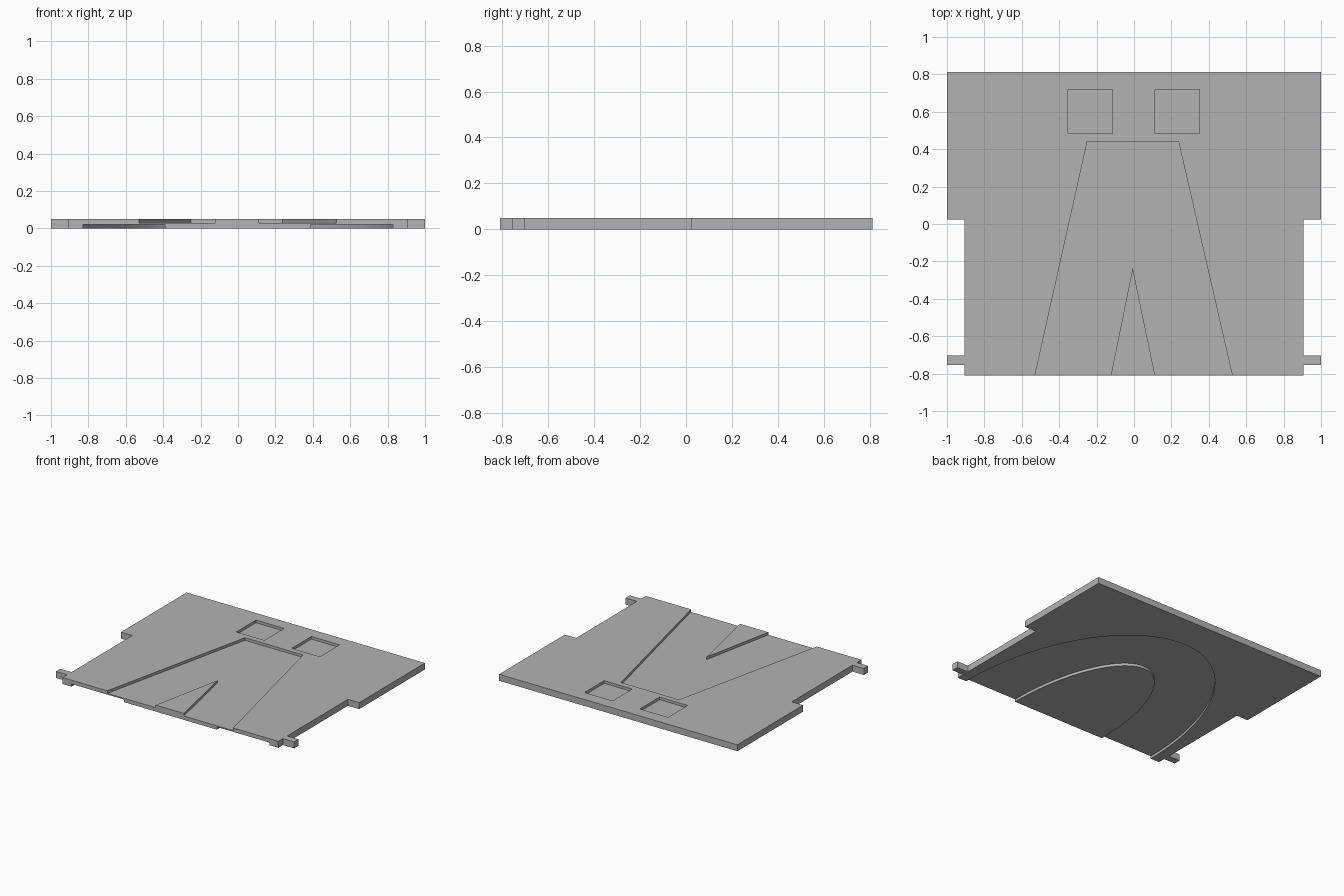
import bpy
import bmesh
from math import cos, sin, pi

if "Cube" in bpy.data.objects:
    bpy.data.objects.remove(bpy.data.objects["Cube"], do_unlink=True)

THICK, DEPTH, MARGIN = 0.049, 0.02, 0.02
FRONT, BACK = -0.81, 0.812

grey = bpy.data.materials.new("plain_grey")
grey.use_nodes = True
colour = (0.45, 0.45, 0.45, 1)
grey.diffuse_color = colour
grey.node_tree.nodes["Principled BSDF"].inputs["Base Color"].default_value = colour


def prism(name, outline, low, high):
    """Extrude a flat outline between two heights."""
    bm = bmesh.new()
    face = bm.faces.new([bm.verts.new((x, y, low)) for x, y in outline])
    grown = bmesh.ops.extrude_face_region(bm, geom=[face])["geom"]
    verts = [v for v in grown if isinstance(v, bmesh.types.BMVert)]
    bmesh.ops.translate(bm, verts=verts, vec=(0, 0, high - low))
    bmesh.ops.recalc_face_normals(bm, faces=bm.faces)
    mesh = bpy.data.meshes.new(name)
    bm.to_mesh(mesh)
    bm.free()
    mesh.materials.append(grey)
    obj = bpy.data.objects.new(name, mesh)
    bpy.context.collection.objects.link(obj)
    return obj


def carve(target, cutter):
    """Cut one prism out of the target and discard it."""
    cutter.hide_render = True
    mod = target.modifiers.new("recess", "BOOLEAN")
    mod.operation, mod.solver, mod.object = "DIFFERENCE", "EXACT", cutter
    bpy.context.view_layer.objects.active = target
    bpy.ops.object.modifier_apply(modifier=mod.name)
    bpy.data.objects.remove(cutter, do_unlink=True)


def mirrored(half):
    return half + [(-x, y) for x, y in reversed(half)]


def arch(width, height, steps=64):
    """Half ellipse standing on the front edge, open past it."""
    pts = [(width * cos(pi * i / steps), FRONT + height * sin(pi * i / steps))
           for i in range(steps + 1)]
    return [(width, FRONT - MARGIN)] + pts + [(-width, FRONT - MARGIN)]


# Plate with stepped sides and two small front tabs
side = 0.905
panel = prism("panel", mirrored([
    (side, FRONT), (side, -0.755), (1, -0.755), (1, -0.703),
    (side, -0.703), (side, 0.025), (1, 0.025), (1, BACK)]), 0, THICK)

floor, above = THICK - DEPTH, THICK + MARGIN

# Two square recesses in the top
for name, left in (("left_square", 0.113), ("right_square", -0.352)):
    right = left + 0.236
    square = [(left, 0.483), (right, 0.483), (right, 0.718), (left, 0.718)]
    carve(panel, prism(name, square, floor, above))

# Tapered two-legged recess in the top, running out of the front edge
end = FRONT - MARGIN
legs = [(-0.25, 0.44), (-0.534, end), (-0.128, end), (-0.007, -0.235),
        (0.117, end), (0.53, end), (0.238, 0.44)]
carve(panel, prism("legs_recess", legs, floor, above))

# Arched groove in the underside
groove = arch(0.83, 1.355) + arch(0.39, 0.92)[::-1]
carve(panel, prism("arch_groove", groove, -MARGIN, DEPTH))

# Smooth the curved groove walls, keep every corner sharp
bpy.ops.object.select_all(action="DESELECT")
panel.select_set(True)
bpy.context.view_layer.objects.active = panel
bpy.ops.object.shade_smooth_by_angle()
